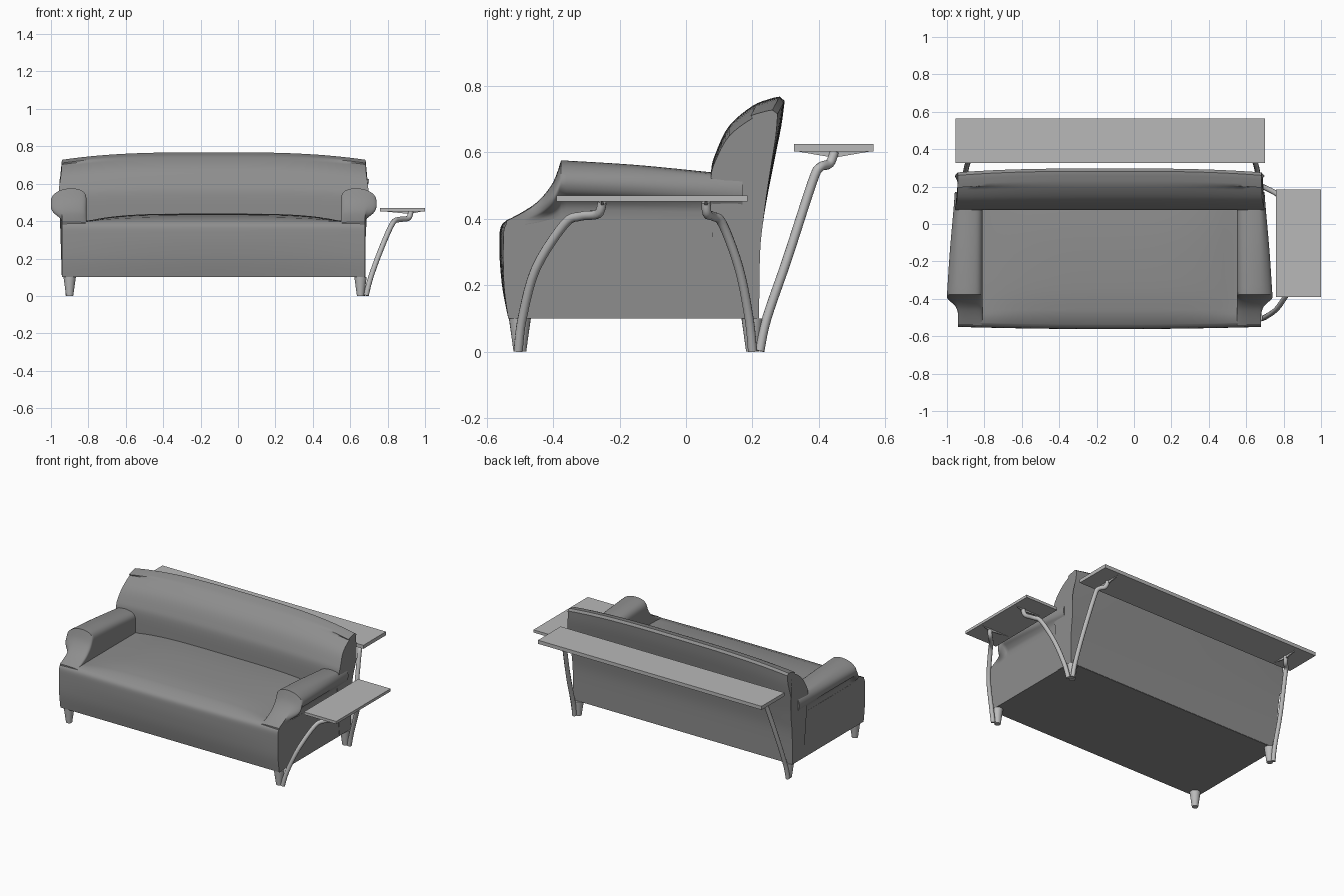
import bpy, bmesh, math
from mathutils import Vector

if "Cube" in bpy.data.objects:
    bpy.data.objects.remove(bpy.data.objects["Cube"], do_unlink=True)

CX = -0.13      # centre line of the sofa
HALF = 0.81     # half width of the sofa


def material(name, value):
    m = bpy.data.materials.new(name)
    m.use_nodes = True
    col = (value, value, value, 1)
    m.diffuse_color = col
    bsdf = next(n for n in m.node_tree.nodes if n.type == 'BSDF_PRINCIPLED')
    bsdf.inputs["Base Color"].default_value = col
    return m


FABRIC = material("grey upholstery", 0.27)
TRAY = material("light grey tray", 0.48)
METAL = material("pale metal", 0.5)


def select(ob):
    bpy.ops.object.select_all(action='DESELECT')
    ob.select_set(True)
    bpy.context.view_layer.objects.active = ob


def smooth(ob, angle=38):
    select(ob)
    bpy.ops.object.shade_smooth_by_angle(angle=math.radians(angle))


def spline(points, steps=4):
    """Catmull-Rom curve through tuples of any length."""
    pts = [points[0]] + list(points) + [points[-1]]
    out = []
    for a, b, c, d in zip(pts, pts[1:], pts[2:], pts[3:]):
        for i in range(steps):
            t = i / steps
            out.append(tuple(
                0.5 * (2 * q + (r - p) * t + (2 * p - 5 * q + 4 * r - s) * t * t
                       + (3 * q - p - 3 * r + s) * t ** 3)
                for p, q, r, s in zip(a, b, c, d)))
    return out + [points[-1]]


def loft(name, rings, mat):
    """Skin closed rings and cap both ends."""
    bm = bmesh.new()
    rows = [[bm.verts.new(p) for p in ring] for ring in rings]
    for r0, r1 in zip(rows, rows[1:]):
        for i in range(len(r0)):
            j = (i + 1) % len(r0)
            bm.faces.new((r0[i], r0[j], r1[j], r1[i]))
    bm.faces.new(rows[0])
    bm.faces.new(rows[-1])
    bmesh.ops.recalc_face_normals(bm, faces=bm.faces)
    me = bpy.data.meshes.new(name)
    bm.to_mesh(me)
    bm.free()
    ob = bpy.data.objects.new(name, me)
    bpy.context.collection.objects.link(ob)
    me.materials.append(mat)
    return ob


STATIONS = [i / 16 for i in range(-16, 17)]

# Base and seat: bowed front, domed top
front = spline([(-0.535, 0.10), (-0.548, 0.20), (-0.55, 0.32), (-0.546, 0.375), (-0.525, 0.398)])
seat = spline([(-0.48, 0.40, 0.5), (-0.35, 0.40, 0.9), (-0.1, 0.40, 1), (0.08, 0.40, 0.8), (0.2, 0.40, 0.5)])
rings = []
for u in STATIONS:
    x = CX + u * HALF
    bow = 0.012 * (1 - u * u)
    dome = 0.04 * max(0, 1 - (u / 0.84) ** 4)
    ring = [(x, y - bow * min(1, (z - 0.1) * 5), z) for y, z in front]
    ring += [(x, y, z + dome * k) for y, z, k in seat]
    ring += [(x, 0.218, 0.395), (x, 0.218, 0.10)]
    rings.append(ring)
smooth(loft("base_and_seat", rings, FABRIC))

# Backrest: curved profile, crowned along its length
face = spline([(0.075, 0.42), (0.075, 0.54), (0.09, 0.60), (0.13, 0.68), (0.20, 0.74), (0.255, 0.762), (0.282, 0.768)])
rear = spline([(0.297, 0.755), (0.287, 0.68), (0.265, 0.57), (0.24, 0.44), (0.225, 0.33), (0.221, 0.22)])
profile = face + rear + [(0.22, 0.102), (0.1, 0.102), (0.08, 0.3)]
rings = []
for u in STATIONS:
    ring = []
    for y, z in profile:
        up = max(0, z - 0.4)
        z2 = z - up * 0.11 * abs(u) ** 3
        y2 = y - up * 0.06 * abs(u) ** 3 if y > 0.2 else y
        bump = 0.015 * math.exp(-((z - 0.58) / 0.09) ** 2)
        ring.append((CX + u * (0.812 + bump), y2, z2))
    rings.append(ring)
smooth(loft("backrest", rings, FABRIC))

# Arms: scroll section, lofted from the front slope into the backrest
scroll = spline([(0.68, 0.50), (0.683, 0.54), (0.70, 0.565), (0.73, 0.577), (0.77, 0.58), (0.82, 0.57),
                 (0.857, 0.545), (0.87, 0.515), (0.86, 0.485), (0.835, 0.465), (0.815, 0.44), (0.809, 0.41)], 3)
section = [(0.68, 0.37)] + scroll + [(0.808, 0.37)]
# (y, top height, outward roll)
slope = spline([(-0.54, 0.395, 0), (-0.485, 0.425, 0), (-0.44, 0.458, 0.25), (-0.40, 0.51, 0.95), (-0.376, 0.575, 1)])
run = spline([(-0.36, 0.575, 0.98), (-0.15, 0.562, 0.75), (0.075, 0.54, 0.42), (0.17, 0.53, 0.3)])
for label, side in (("left", 1), ("right", -1)):
    rings = []
    for y, top, roll in slope + run:
        k = (top - 0.37) / 0.21
        rings.append([(CX + side * (d if d < 0.81 else 0.81 + (d - 0.81) * max(0, roll)),
                       y, 0.37 + (z - 0.37) * k) for d, z in section])
    smooth(loft(label + "_arm", rings, FABRIC), 50)

# Tapered feet
for xn, x in (("left", 0.655), ("right", -0.90)):
    for yn, y in (("front", -0.50), ("back", 0.20)):
        bpy.ops.mesh.primitive_cone_add(vertices=20, radius1=0.019, radius2=0.033, depth=0.10, location=(x, y, 0.05))
        foot = bpy.context.object
        foot.name = f"{yn}_{xn}_foot"
        foot.data.materials.append(METAL)
        smooth(foot)


def box(name, lo, hi, mat):
    rings = [[(lo[0], lo[1], z), (hi[0], lo[1], z), (hi[0], hi[1], z), (lo[0], hi[1], z)] for z in (lo[2], hi[2])]
    return loft(name, rings, mat)


def bracket(name, a, b, c):
    """Thin triangular plate under a tray."""
    a, b, c = Vector(a), Vector(b), Vector(c)
    n = (b - a).cross(c - a).normalized() * 0.004
    return loft(name, [[a - n, b - n, c - n], [a + n, b + n, c + n]], METAL)


def tube(name, points):
    cu = bpy.data.curves.new(name, 'CURVE')
    cu.dimensions = '3D'
    cu.bevel_depth = 0.014
    cu.bevel_resolution = 3
    cu.use_fill_caps = True
    sp = cu.splines.new('POLY')
    path = spline(points, 5)
    sp.points.add(len(path) - 1)
    for p, co in zip(sp.points, path):
        p.co = (*co, 1)
    cu.materials.append(METAL)
    ob = bpy.data.objects.new(name, cu)
    bpy.context.collection.objects.link(ob)
    select(ob)
    bpy.ops.object.convert(target='MESH')
    smooth(bpy.context.object, 50)


# Side tray on two bent tubes
box("side_tray", (0.76, -0.39, 0.452), (1.0, 0.185, 0.47), TRAY)
side_tubes = {
    "front": [(0.685, -0.505, 0.002), (0.71, -0.493, 0.10), (0.765, -0.452, 0.25), (0.825, -0.365, 0.385),
              (0.86, -0.315, 0.408), (0.91, -0.265, 0.415), (0.925, -0.252, 0.45)],
    "back": [(0.685, 0.20, 0.002), (0.71, 0.19, 0.10), (0.765, 0.16, 0.25), (0.825, 0.11, 0.385),
             (0.86, 0.08, 0.408), (0.91, 0.064, 0.415), (0.925, 0.06, 0.45)]}
for label, path in side_tubes.items():
    tube(f"side_tray_{label}_tube", path)
    y = path[-1][1]
    bracket(f"side_tray_{label}_bracket", (0.77, y, 0.453), (0.99, y, 0.453), (0.92, y, 0.438))

# Rear tray on two mirrored tubes
box("rear_tray", (-0.955, 0.325, 0.602), (0.70, 0.565, 0.626), TRAY)
rear_path = [(0.79, 0.222, 0.002), (0.785, 0.243, 0.10), (0.775, 0.305, 0.28), (0.75, 0.38, 0.51),
             (0.74, 0.403, 0.555), (0.71, 0.432, 0.566), (0.70, 0.447, 0.602)]
for label, side in (("left", 1), ("right", -1)):
    tube(f"rear_tray_{label}_tube", [(-0.12 + side * d, y, z) for d, y, z in rear_path])
    x = -0.12 + side * 0.70
    bracket(f"rear_tray_{label}_bracket", (x, 0.335, 0.603), (x, 0.555, 0.603), (x, 0.445, 0.584))
